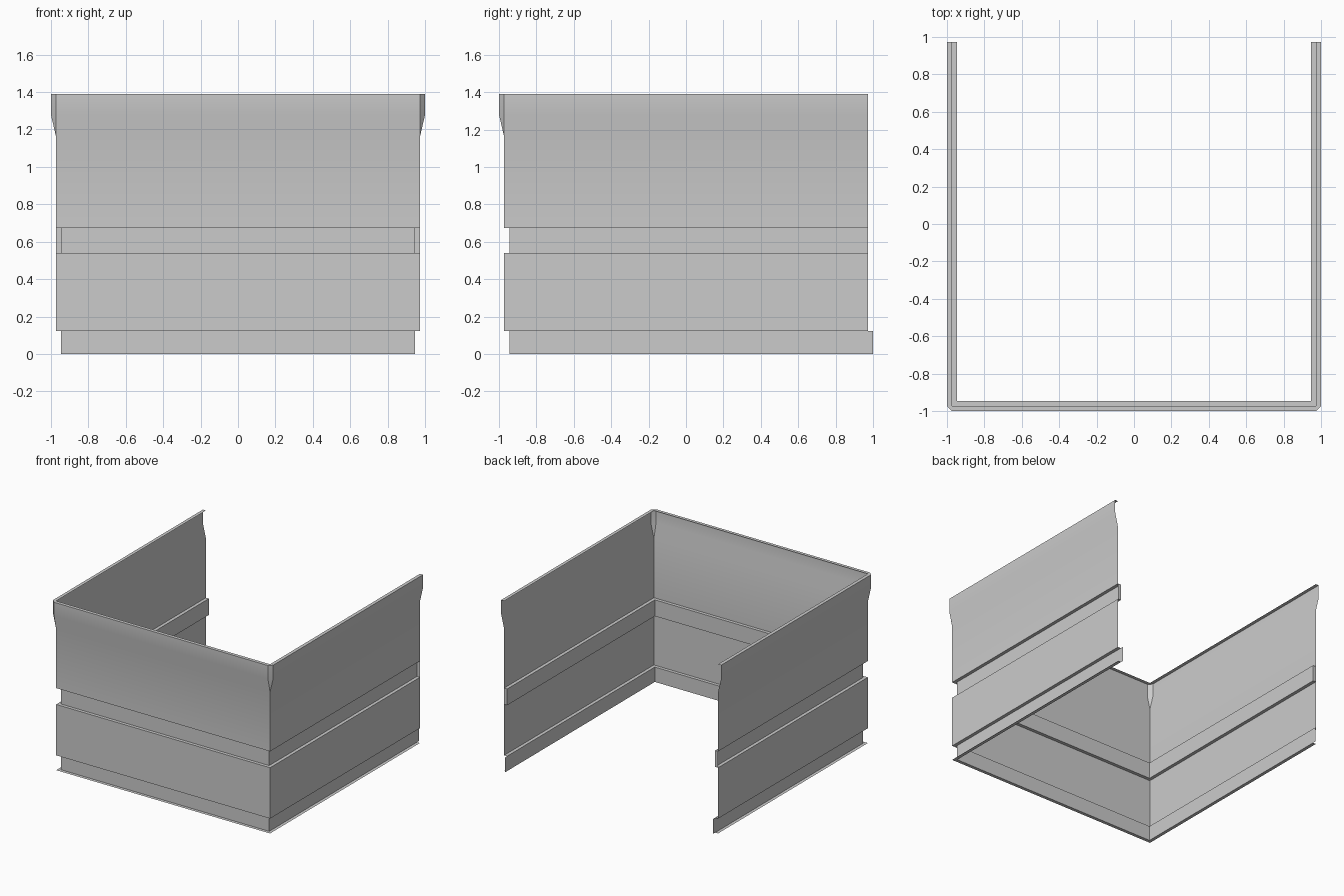
import bpy, bmesh, math

cube = bpy.data.objects.get("Cube")
if cube:
    bpy.data.objects.remove(cube, do_unlink=True)

grey = bpy.data.materials.new("plain_grey")
grey.use_nodes = True
colour = (0.6, 0.6, 0.6, 1)
grey.diffuse_color = colour
grey.node_tree.nodes["Principled BSDF"].inputs["Base Color"].default_value = colour

WALL, INNER, OUTER = 0.972, 0.945, 1.0
STRIP_TOP, GROOVE_LOW, GROOVE_HIGH, TOP = 0.122, 0.54, 0.674, 1.39


def add_object(name, bm):
    mesh = bpy.data.meshes.new(name)
    bm.to_mesh(mesh)
    bm.free()
    mesh.materials.append(grey)
    obj = bpy.data.objects.new(name, mesh)
    bpy.context.collection.objects.link(obj)
    return obj


def plate(name, corners):
    bm = bmesh.new()
    bm.faces.new([bm.verts.new(c) for c in corners])
    return add_object(name, bm)


# Wall section from the bottom lip to the top lip: (distance out, height)
section = [(WALL, 0), (INNER, 0), (INNER, STRIP_TOP), (WALL, STRIP_TOP),
           (WALL, GROOVE_LOW), (INNER, GROOVE_LOW), (INNER, GROOVE_HIGH),
           (WALL, GROOVE_HIGH), (WALL, 1.16), (OUTER, 1.28),
           (OUTER, TOP), (WALL, TOP)]


def u_path(d):
    # Open-backed path; corners are chamfered where the wall flares out
    c = min(d, WALL)
    return [(-d, WALL), (-d, -c), (-c, -d), (c, -d), (d, -c), (d, WALL)]


# Folded sheet wall around three sides
bm = bmesh.new()
rows = [[bm.verts.new((x, y, z)) for x, y in u_path(d)] for d, z in section]
for low, high in zip(rows, rows[1:]):
    for j in range(len(low) - 1):
        bm.faces.new((low[j], low[j + 1], high[j + 1], high[j]))
bmesh.ops.remove_doubles(bm, verts=bm.verts, dist=0.001)
wall = add_object("folded_wall", bm)

bpy.ops.object.select_all(action='DESELECT')
wall.select_set(True)
bpy.context.view_layer.objects.active = wall
bpy.ops.object.shade_smooth_by_angle(angle=math.radians(30))

# Groove end caps and base strip tabs at the open back
for side, s in (("left", 1), ("right", -1)):
    plate(side + "_groove_end", [(s * x, WALL, z) for x, z in (
        (INNER, GROOVE_LOW), (INNER, GROOVE_HIGH),
        (WALL, GROOVE_HIGH), (WALL, GROOVE_LOW))][::s])
    plate(side + "_base_tab", [(s * INNER, y, z) for y, z in (
        (WALL, 0), (OUTER, 0), (OUTER, STRIP_TOP), (WALL, STRIP_TOP))][::s])
